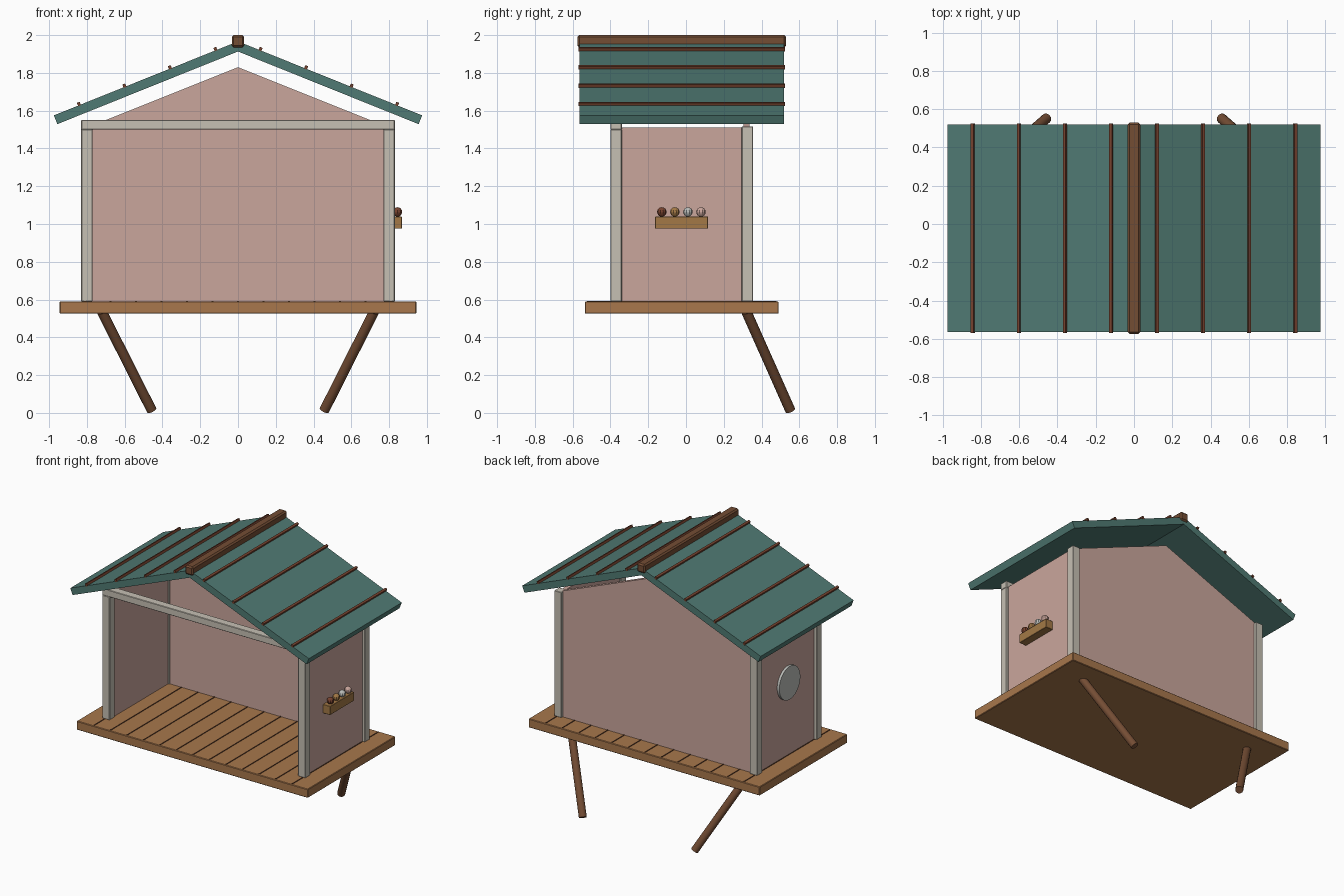
import bpy, bmesh, math
from mathutils import Vector

if "Cube" in bpy.data.objects:
    bpy.data.objects.remove(bpy.data.objects["Cube"], do_unlink=True)


def material(name, r, g, b):
    lin = [(c / 255 / 12.92) if c < 11 else ((c / 255 + 0.055) / 1.055) ** 2.4 for c in (r, g, b)]
    m = bpy.data.materials.new(name)
    m.use_nodes = True
    m.diffuse_color = (*lin, 1)
    m.node_tree.nodes["Principled BSDF"].inputs["Base Color"].default_value = (*lin, 1)
    return m


pink = material("dusty pink", 202, 166, 156)
cream = material("warm white", 198, 192, 180)
teal = material("teal", 80, 122, 115)
timber = material("timber", 168, 119, 76)
groove = material("dark groove", 84, 54, 34)
brown = material("brown", 116, 77, 52)
rust = material("rust", 118, 66, 46)
tan = material("tan", 163, 121, 70)
silver = material("pale grey", 186, 188, 184)


def finish(name, bm, mat, smooth=False):
    bmesh.ops.recalc_face_normals(bm, faces=bm.faces[:])
    mesh = bpy.data.meshes.new(name)
    bm.to_mesh(mesh)
    bm.free()
    mesh.materials.append(mat)
    ob = bpy.data.objects.new(name, mesh)
    bpy.context.collection.objects.link(ob)
    if smooth:
        bpy.ops.object.select_all(action="DESELECT")
        ob.select_set(True)
        bpy.context.view_layer.objects.active = ob
        bpy.ops.object.shade_smooth_by_angle(angle=math.radians(40))
    return ob


def box(name, x, y, z, mat, bevel=0):
    """Box from three (low, high) ranges."""
    bm = bmesh.new()
    bmesh.ops.create_cube(bm, size=1)
    for v in bm.verts:
        v.co = [(lo + hi) / 2 + c * (hi - lo) for c, (lo, hi) in zip(v.co, (x, y, z))]
    if bevel:
        bmesh.ops.bevel(bm, geom=bm.edges[:], offset=bevel, segments=1, affect="EDGES")
    return finish(name, bm, mat)


def prism(name, outline, y, mat):
    """Outline of (x, z) points extruded along y."""
    bm = bmesh.new()
    face = bm.faces.new([bm.verts.new((px, y[0], pz)) for px, pz in outline])
    ext = bmesh.ops.extrude_face_region(bm, geom=[face])
    bmesh.ops.translate(bm, vec=(0, y[1] - y[0], 0),
                        verts=[g for g in ext["geom"] if isinstance(g, bmesh.types.BMVert)])
    return finish(name, bm, mat)


def rod(name, a, b, radius, mat, sides=16):
    """Cylinder between two points."""
    a, b = Vector(a), Vector(b)
    bm = bmesh.new()
    bmesh.ops.create_cone(bm, cap_ends=True, segments=sides, radius1=radius,
                          radius2=radius, depth=(b - a).length)
    bmesh.ops.rotate(bm, verts=bm.verts[:], matrix=(b - a).to_track_quat("Z", "Y").to_matrix())
    bmesh.ops.translate(bm, verts=bm.verts[:], vec=(a + b) / 2)
    return finish(name, bm, mat, smooth=True)


# Floor deck with plank grooves
FLOOR = 0.59
box("floor", (-0.945, 0.945), (-0.535, 0.49), (0.525, FLOOR), timber, 0.004)
for i in range(13):
    gx = (i - 6) * 0.135
    box(f"plank_groove_{i + 1}", (gx - 0.004, gx + 0.004), (-0.525, 0.48),
        (FLOOR - 0.003, FLOOR + 0.003), groove)

# Walls and rear gable
box("back_wall", (-0.785, 0.785), (0.305, 0.335), (FLOOR, 1.51), pink)
prism("back_gable", [(-0.8, 1.51), (0.8, 1.51), (0, 1.83)], (0.305, 0.335), pink)

# Roof slope: top surface falls from the ridge
TOP, SLOPE = 1.967, 0.402
tilt = math.atan(SLOPE)
down = Vector((math.cos(tilt), -math.sin(tilt)))
out = Vector((math.sin(tilt), math.cos(tilt)))

for side, s in (("left", 1), ("right", -1)):
    def span(a, b):
        return (min(a * s, b * s), max(a * s, b * s))

    box(f"{side}_wall", span(0.78, 0.81), (-0.35, 0.305), (FLOOR, 1.51), pink)
    box(f"{side}_front_post", span(0.77, 0.83), (-0.4, -0.34), (FLOOR, 1.5), cream, 0.003)
    box(f"{side}_back_post", span(0.77, 0.83), (0.295, 0.355), (FLOOR, 1.517), cream, 0.003)

    # Roof panel with raised battens
    eave = Vector((0.975, TOP - 0.975 * SLOPE))
    panel = [Vector((0, TOP)), eave, eave - out * 0.05, Vector((0, TOP - 0.05 / math.cos(tilt)))]
    prism(f"{side}_roof_panel", [(p.x * s, p.y) for p in panel], (-0.565, 0.52), teal)
    for i in range(4):
        bx = 0.117 + i * 0.241
        base = Vector((bx, TOP - bx * SLOPE))
        corners = [base + down * u + out * v
                   for u, v in ((-0.008, -0.003), (0.008, -0.003), (0.008, 0.016), (-0.008, 0.016))]
        prism(f"{side}_roof_batten_{i + 1}", [(p.x * s, p.y) for p in corners],
              (-0.57, 0.525), rust)

    # Splayed rear leg
    rod(f"{side}_leg", (0.72 * s, 0.32, 0.535), (0.457 * s, 0.552, 0.014), 0.027, brown)

box("front_beam", (-0.83, 0.83), (-0.4, -0.34), (1.5, 1.55), cream, 0.003)
box("ridge_cap", (-0.033, 0.033), (-0.575, 0.53), (1.935, 2.0), brown, 0.01)

# Little shelf with a row of beads on the left wall
box("shelf", (0.8, 0.867), (-0.163, 0.117), (0.975, 1.04), tan, 0.002)
for i, mat in enumerate((rust, tan, silver, pink)):
    bm = bmesh.new()
    bmesh.ops.create_uvsphere(bm, u_segments=10, v_segments=8, radius=0.025)
    bmesh.ops.translate(bm, verts=bm.verts[:], vec=(0.845, -0.128 + i * 0.069, 1.064))
    finish(f"bead_{i + 1}", bm, mat)

# Round mirror on the right wall
rod("round_mirror", (-0.805, -0.03, 1.13), (-0.828, -0.03, 1.13), 0.123, silver, 32)
